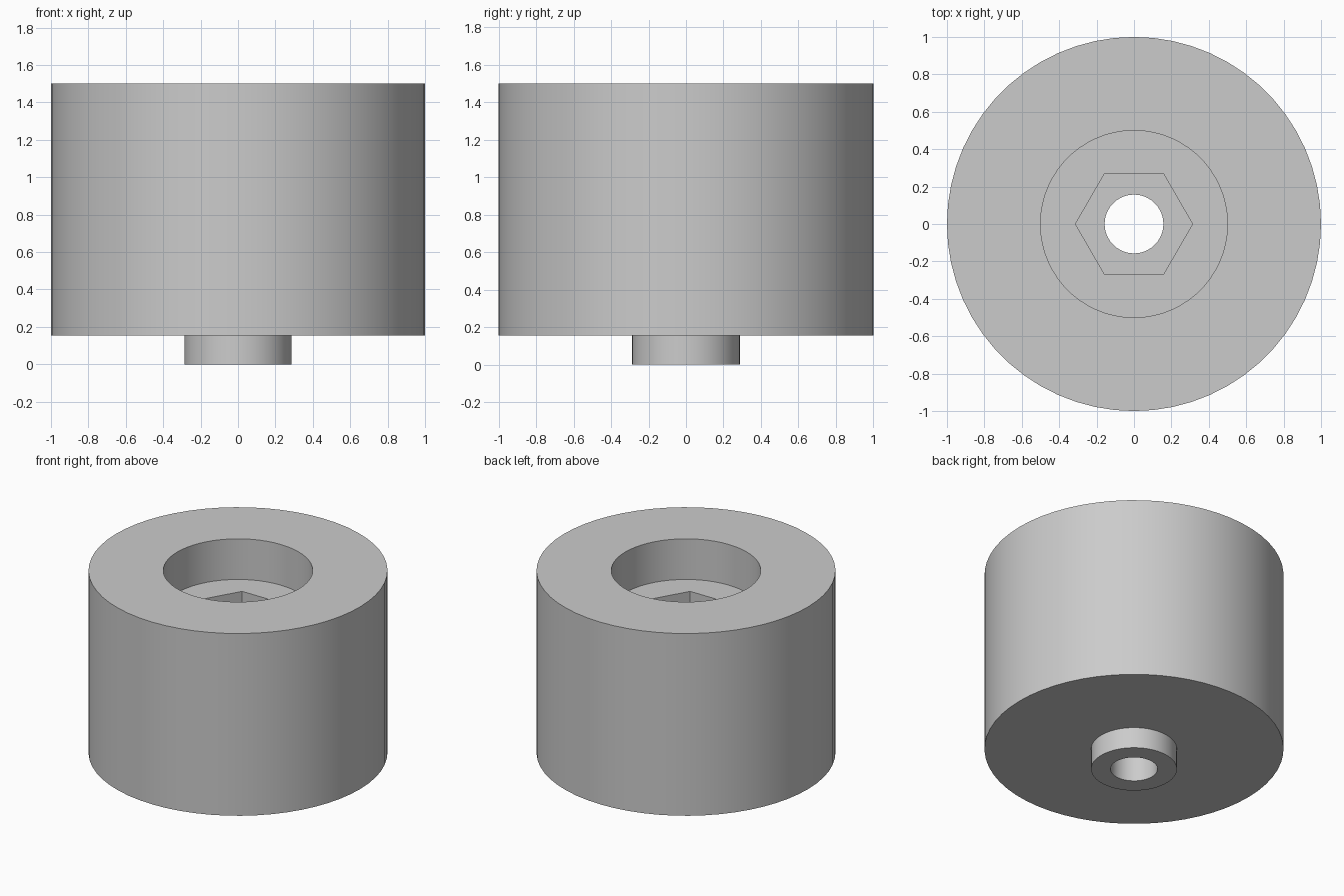
import bpy
import bmesh
from math import cos, pi, radians, sin

default = bpy.data.objects.get("Cube")
if default:
    bpy.data.objects.remove(default, do_unlink=True)

SEGMENTS = 60  # divisible by six, so the hexagon corners fall on vertices


def material(name, color):
    mat = bpy.data.materials.new(name)
    mat.use_nodes = True
    mat.diffuse_color = color
    mat.node_tree.nodes["Principled BSDF"].inputs["Base Color"].default_value = color
    return mat


def circle(angle):
    return 1.0


def hexagon(angle):
    # Radius of a unit hexagon with corners on the x axis
    return cos(pi / 6) / cos(angle % (pi / 3) - pi / 6)


def ring(bm, shape, radius, z):
    angles = [2 * pi * i / SEGMENTS for i in range(SEGMENTS)]
    return [bm.verts.new((radius * shape(a) * cos(a), radius * shape(a) * sin(a), z))
            for a in angles]


# Closed cross-section: outer wall, round recess, hex pocket, bore, bottom boss
BOTTOM, TOP = 0.155, 1.5
FLOOR, POCKET = 1.2, 0.9
section = [
    (circle, 0.287, 0.0),
    (circle, 0.287, BOTTOM),
    (circle, 1.0, BOTTOM),
    (circle, 1.0, TOP),
    (circle, 0.5, TOP),
    (circle, 0.5, FLOOR),
    (hexagon, 0.313, FLOOR),
    (hexagon, 0.313, POCKET),
    (circle, 0.157, POCKET),
    (circle, 0.157, 0.0),
]

bm = bmesh.new()
rings = [ring(bm, *step) for step in section]
for a, b in zip(rings, rings[1:] + rings[:1]):
    for i in range(SEGMENTS):
        j = (i + 1) % SEGMENTS
        bm.faces.new((a[i], a[j], b[j], b[i]))
bmesh.ops.recalc_face_normals(bm, faces=bm.faces)

mesh = bpy.data.meshes.new("round_foot")
bm.to_mesh(mesh)
bm.free()
mesh.materials.append(material("light grey", (0.6, 0.6, 0.6, 1.0)))
foot = bpy.data.objects.new("round_foot", mesh)
bpy.context.collection.objects.link(foot)

# Smooth round walls, sharp rims and hex corners
bpy.ops.object.select_all(action="DESELECT")
foot.select_set(True)
bpy.context.view_layer.objects.active = foot
bpy.ops.object.shade_smooth_by_angle(angle=radians(30))
